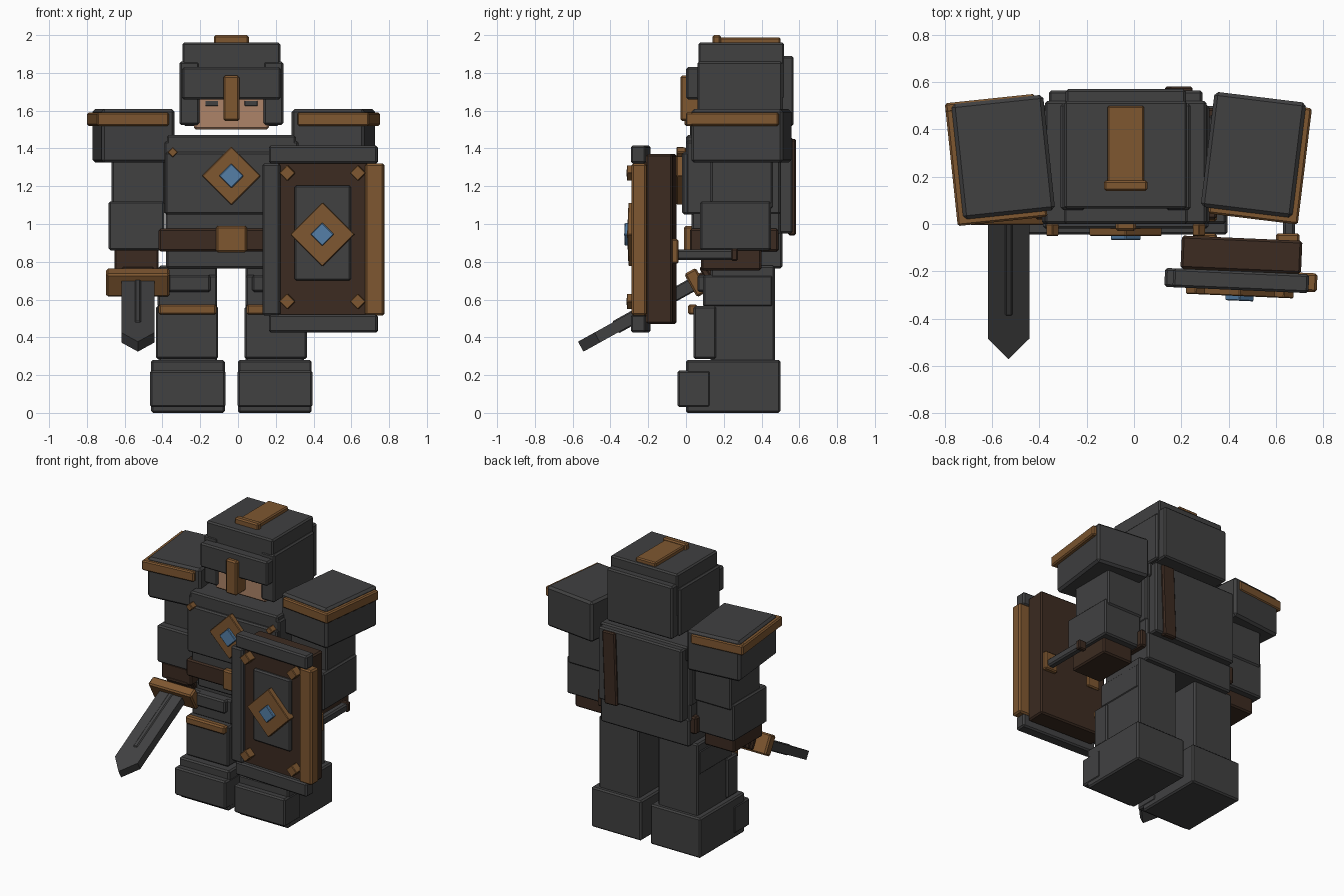
import bpy, bmesh
from math import radians, sqrt
from mathutils import Matrix, Vector

cube = bpy.data.objects.get("Cube")
if cube:
    bpy.data.objects.remove(cube, do_unlink=True)


def material(name, colour):
    mat = bpy.data.materials.new(name)
    mat.use_nodes = True
    mat.diffuse_color = (*colour, 1)
    mat.node_tree.nodes["Principled BSDF"].inputs["Base Color"].default_value = (*colour, 1)
    return mat


steel = material("dark steel", (0.052, 0.052, 0.053))
bronze = material("bronze trim", (0.21, 0.095, 0.03))
leather = material("dark leather", (0.045, 0.024, 0.015))
skin = material("skin", (0.42, 0.23, 0.14))
gem = material("blue gem", (0.09, 0.21, 0.38))

MIDDLE = -0.035  # the body's own symmetry plane


def finish(name, bm, mat, place):
    mesh = bpy.data.meshes.new(name)
    bmesh.ops.recalc_face_normals(bm, faces=bm.faces)
    bm.transform(place)
    bm.to_mesh(mesh)
    bm.free()
    mesh.materials.append(mat)
    obj = bpy.data.objects.new(name, mesh)
    bpy.context.scene.collection.objects.link(obj)
    return obj


def box(name, xs, ys, zs, mat, place=Matrix(), bevel=0.01):
    """Chamfered block spanning three ranges, then moved by place."""
    bm = bmesh.new()
    bmesh.ops.create_cube(bm, size=1)
    lows, highs = Vector((xs[0], ys[0], zs[0])), Vector((xs[1], ys[1], zs[1]))
    size = highs - lows
    bmesh.ops.scale(bm, vec=size, verts=bm.verts)
    bmesh.ops.translate(bm, vec=(lows + highs) / 2, verts=bm.verts)
    bevel = min(bevel, min(size) / 5)
    bmesh.ops.bevel(bm, geom=bm.edges[:], offset=bevel, segments=1, affect="EDGES")
    return finish(name, bm, mat, place)


def pair(name, inner, outer, ys, zs, mat):
    """Same block on both sides, measured outward from the body's middle."""
    box("left_" + name, (MIDDLE + inner, MIDDLE + outer), ys, zs, mat)
    box("right_" + name, (MIDDLE - outer, MIDDLE - inner), ys, zs, mat)


def centred(name, half, ys, zs, mat):
    box(name, (MIDDLE - half, MIDDLE + half), ys, zs, mat)


def diamond(name, x, z, reach, ys, mat, place=Matrix()):
    """Square plate standing on its corner, facing the front."""
    half = reach / sqrt(2)
    turn = Matrix.Translation((x, 0, z)) @ Matrix.Rotation(radians(45), 4, "Y")
    box(name, (-half, half), ys, (-half, half), mat, place @ turn, 0.004)


# Legs and boots
pair("boot", 0.035, 0.425, (0, 0.5), (0, 0.28), steel)
pair("boot_toe", 0.032, 0.43, (-0.045, 0.13), (0.03, 0.225), steel)
pair("leg", 0.075, 0.385, (0.13, 0.47), (0.27, 0.78), steel)
pair("shin_plate", 0.07, 0.4, (0.04, 0.16), (0.285, 0.565), steel)
pair("thigh", 0.075, 0.39, (0.09, 0.46), (0.56, 0.73), steel)
pair("thigh_plate", 0.11, 0.335, (0.06, 0.2), (0.64, 0.73), steel)
pair("knee_band", 0.08, 0.385, (0.01, 0.06), (0.52, 0.575), bronze)

# Torso, belt and chest armour
centred("pelvis", 0.345, (0.09, 0.51), (0.765, 0.96), steel)
centred("abdomen", 0.35, (0.03, 0.5), (0.94, 1.08), steel)
centred("belt", 0.385, (0.02, 0.49), (0.855, 0.975), leather)
centred("belt_buckle", 0.082, (-0.01, 0.05), (0.85, 0.99), bronze)
centred("chest", 0.355, (0, 0.5), (1.05, 1.44), steel)
centred("chest_plate", 0.35, (-0.02, 0.14), (1.05, 1.38), steel)
centred("collar", 0.342, (0, 0.52), (1.37, 1.47), steel)
centred("back_plate", 0.325, (0.48, 0.565), (0.95, 1.46), steel)
tilt = Matrix.Translation((0.19, 0, 1.2)) @ Matrix.Rotation(radians(2), 4, "Y")
box("back_strap", (-0.05, 0.05), (0.54, 0.582), (-0.26, 0.25), leather, tilt)
diamond("chest_emblem", MIDDLE, 1.255, 0.155, (-0.05, -0.01), bronze)
diamond("chest_gem", MIDDLE, 1.255, 0.065, (-0.068, -0.04), gem)
for side in (-1, 1):
    diamond("chest_stud", MIDDLE + side * 0.31, 1.38, 0.028, (-0.05, 0), bronze)

# Head, face and helmet
centred("face", 0.198, (0.075, 0.45), (1.5, 1.7), skin)
pair("eye", 0.07, 0.138, (0.069, 0.078), (1.625, 1.652), steel)
centred("helmet_dome", 0.26, (0.065, 0.52), (1.66, 1.96), steel)
centred("helmet_back", 0.255, (0.42, 0.57), (1.52, 1.89), steel)
centred("helmet_brow", 0.262, (0, 0.1), (1.66, 1.83), steel)
pair("cheek_guard", 0.17, 0.275, (0.06, 0.51), (1.525, 1.86), steel)
centred("nose_guard", 0.043, (-0.03, 0.08), (1.545, 1.785), bronze)
centred("crest", 0.078, (0.16, 0.5), (1.95, 1.988), bronze)
centred("crest_front", 0.092, (0.14, 0.185), (1.94, 2), bronze)

# Arms
pair("upper_arm", 0.35, 0.635, (0.13, 0.46), (1.08, 1.4), steel)
pair("forearm", 0.355, 0.65, (0.075, 0.45), (0.86, 1.12), steel)
pair("hand", 0.385, 0.62, (0.08, 0.4), (0.755, 0.87), leather)

# Shoulder guards, turned outward, each with a bronze rim
for name, side, x, y, yaw in (("left", 1, 0.505, 0.293, -7), ("right", -1, -0.553, 0.283, 6)):
    place = Matrix.Translation((x, y, 1.47)) @ Matrix.Rotation(radians(yaw), 4, "Z")
    box(name + "_shoulder", (-0.195, 0.195), (-0.245, 0.245), (-0.145, 0.138), steel, place, 0.015)
    outer = sorted((side * 0.18, side * 0.222))
    front = sorted((side * -0.16, side * 0.222))
    box(name + "_shoulder_side_rim", outer, (-0.265, 0.225), (0.05, 0.12), bronze, place)
    box(name + "_shoulder_front_rim", front, (-0.27, -0.23), (0.05, 0.12), bronze, place)
    if side < 0:
        box("right_shoulder_back_rim", front, (0.21, 0.252), (0.05, 0.12), bronze, place)

# Sword, built along its own forward axis and tipped downward
sword = Matrix.Translation((-0.53, 0.055, 0.69)) @ Matrix.Rotation(radians(29), 4, "X")
box("sword_guard", (-0.168, 0.168), (-0.035, 0.035), (-0.07, 0.07), bronze, sword)
box("sword_grip", (-0.035, 0.035), (0, 0.3), (-0.035, 0.035), leather, sword)
box("sword_pommel", (-0.05, 0.05), (0.3, 0.36), (-0.05, 0.05), bronze, sword)
for step in range(3):
    start = 0.05 + step * 0.05
    box("grip_wrap", (-0.085, 0.085), (start, start + 0.035), (-0.06, 0.06), leather, sword)
bm = bmesh.new()
outline = [(-0.088, 0), (0.088, 0), (0.088, -0.6), (0, -0.7), (-0.088, -0.6)]
blade = bm.faces.new([bm.verts.new((x, y, -0.03)) for x, y in outline])
raised = bmesh.ops.extrude_face_region(bm, geom=[blade])["geom"]
moved = [v for v in raised if isinstance(v, bmesh.types.BMVert)]
bmesh.ops.translate(bm, vec=(0, 0, 0.06), verts=moved)
finish("sword_blade", bm, steel, sword)
box("blade_ridge", (-0.016, 0.016), (-0.49, 0), (-0.036, 0.036), steel, sword)

# Shield, in its own frame with the emblem at the centre of the face
shield = Matrix.Translation((0.46, 0, 0.92)) @ Matrix.Rotation(radians(-2.5), 4, "Z")
box("shield_board", (-0.255, 0.255), (-0.2, -0.06), (-0.45, 0.45), leather, shield)
box("shield_face", (-0.24, 0.24), (-0.25, -0.18), (-0.41, 0.41), leather, shield)
for name, low in (("top", 0.4), ("bottom", -0.495)):
    box("shield_" + name + "_bar", (-0.285, 0.29), (-0.28, -0.2), (low, low + 0.095), steel, shield)
box("shield_inner_bar", (-0.32, -0.225), (-0.28, -0.2), (-0.405, 0.4), steel, shield)
box("shield_outer_bar", (0.225, 0.325), (-0.275, -0.195), (-0.405, 0.4), bronze, shield)
box("shield_panel", (-0.15, 0.15), (-0.27, -0.2), (-0.22, 0.285), steel, shield)
diamond("shield_emblem", 0, 0.025, 0.17, (-0.305, -0.25), bronze, shield)
diamond("shield_gem", 0, 0.025, 0.062, (-0.325, -0.28), gem, shield)
for x in (-0.187, 0.187):
    for z in (-0.33, 0.35):
        diamond("shield_stud", x, z, 0.043, (-0.305, -0.24), bronze, shield)

# Shield handle with its brackets
box("shield_handle", (0.63, 0.68), (-0.06, 0.25), (0.81, 0.865), steel)
box("handle_end", (0.625, 0.685), (0.24, 0.275), (0.805, 0.87), leather)
for x in (0.3, 0.65):
    box("handle_bracket", (x - 0.05, x + 0.05), (-0.08, -0.04), (0.79, 0.92), bronze)
